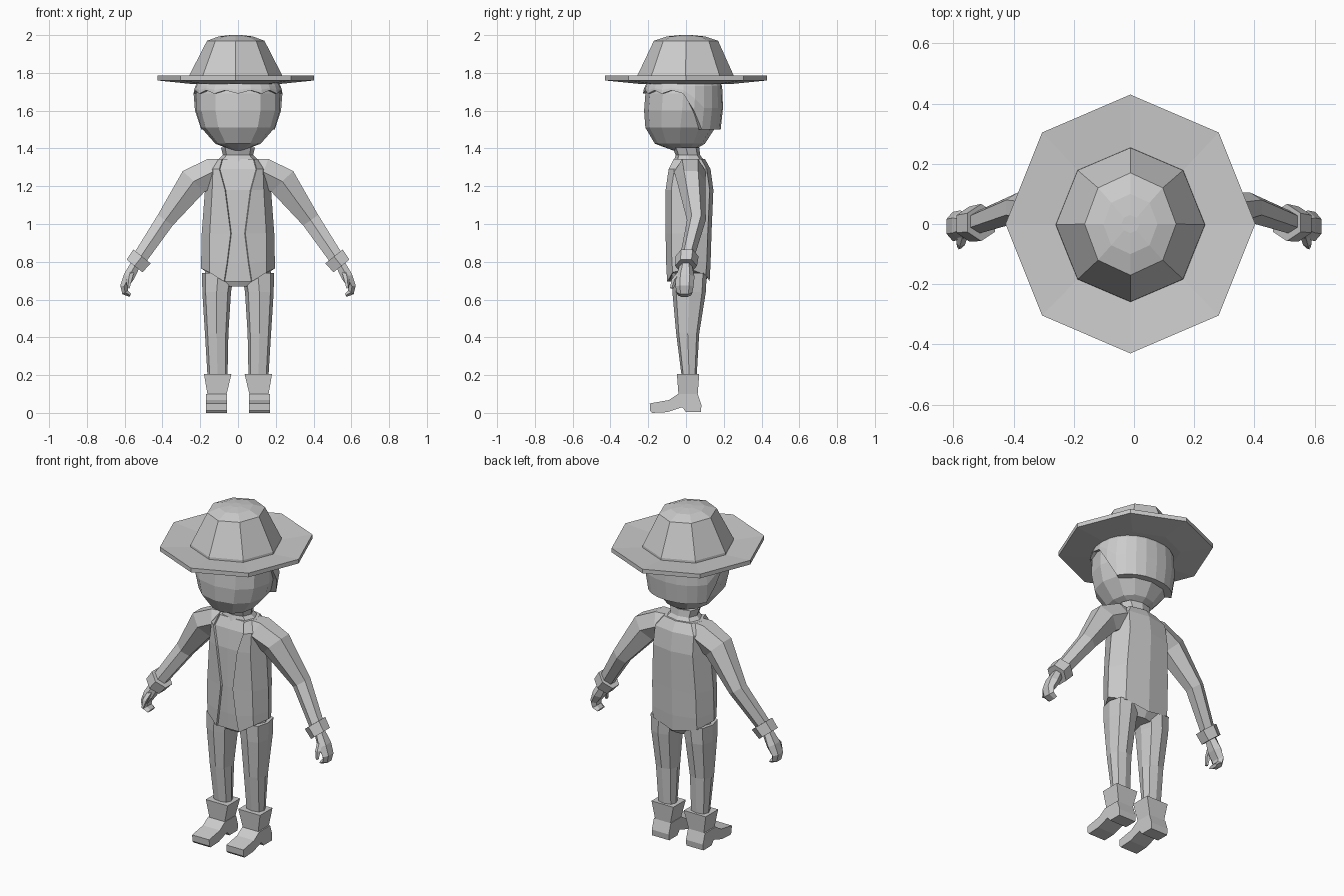
import bpy, bmesh, math
from mathutils import Vector

grey = bpy.data.materials.new("light_grey")
grey.diffuse_color = (0.6, 0.6, 0.6, 1)


def loft(name, rings, mirror=False):
    """Skin a closed solid over rings that share one point count."""
    bm = bmesh.new()
    rows = [[bm.verts.new(p) for p in r] for r in rings]
    n = len(rows[0])
    for a, b in zip(rows, rows[1:]):
        for i in range(n):
            j = (i + 1) % n
            bm.faces.new((a[i], a[j], b[j], b[i]))
    bm.faces.new(rows[0][::-1])
    bm.faces.new(rows[-1])
    if mirror:
        dup = bmesh.ops.duplicate(bm, geom=bm.verts[:] + bm.edges[:] + bm.faces[:])["geom"]
        for v in dup:
            if isinstance(v, bmesh.types.BMVert):
                v.co.x = -v.co.x
    bmesh.ops.recalc_face_normals(bm, faces=bm.faces[:])
    mesh = bpy.data.meshes.new(name)
    bm.to_mesh(mesh)
    bm.free()
    mesh.materials.append(grey)
    ob = bpy.data.objects.new(name, mesh)
    bpy.context.collection.objects.link(ob)
    return ob


def oval(x, z, rx, yf, yb, n=8, power=1.0, off=0.0):
    """Flat ring between yf and yb; power below 1 makes it boxier."""
    cy, ry = (yf + yb) / 2, (yb - yf) / 2
    pts = []
    for i in range(n):
        a = 2 * math.pi * (i + off) / n
        c, s = math.cos(a), math.sin(a)
        pts.append((x + rx * math.copysign(abs(c) ** power, c),
                    cy + ry * math.copysign(abs(s) ** power, s), z))
    return pts


def limb(name, path, n=6, off=0.5):
    """Mirrored tube; path rows are x, y, z, radius in the xz plane, radius in y."""
    rings = []
    for i, (x, y, z, r, ry) in enumerate(path):
        a, b = path[max(i - 1, 0)], path[min(i + 1, len(path) - 1)]
        side = Vector((b[2] - a[2], 0, a[0] - b[0])).normalized()
        rings.append([Vector((x, y, z)) + side * r * math.cos(t) + Vector((0, ry * math.sin(t), 0))
                      for t in (2 * math.pi * (k + off) / n for k in range(n))])
    return loft(name, rings, True)


# Hat: upturned octagonal brim and tapered crown
HX = -0.012
loft("hat_brim", [oval(HX, 1.742, 0.24, -0.25, 0.25), oval(HX, 1.76, 0.415, -0.43, 0.43),
                  oval(HX, 1.785, 0.415, -0.43, 0.43), oval(HX, 1.772, 0.25, -0.26, 0.255)])
loft("hat_crown", [oval(HX, 1.75, 0.25, -0.26, 0.255), oval(HX, 1.785, 0.247, -0.258, 0.253),
                   oval(HX, 1.97, 0.152, -0.17, 0.17), oval(HX, 1.993, 0.09, -0.10, 0.10),
                   oval(HX, 2.0, 0.03, -0.03, 0.03)])

# Head
HEAD = [(1.39, 0.03, -0.07, 0.04), (1.425, 0.12, -0.165, 0.10), (1.51, 0.195, -0.215, 0.155),
        (1.60, 0.222, -0.222, 0.18), (1.69, 0.222, -0.215, 0.185), (1.78, 0.20, -0.19, 0.17)]
loft("head", [oval(0, z, rx, f, b, 12, 0.9) for z, rx, f, b in HEAD])


def head_point(a, z, grow):
    for lo, hi in zip(HEAD, HEAD[1:]):
        if z <= hi[0]:
            break
    t = (z - lo[0]) / (hi[0] - lo[0])
    rx, f, b = (lo[k] + (hi[k] - lo[k]) * t for k in (1, 2, 3))
    c, s = math.cos(a), math.sin(a)
    return ((rx + grow) * math.copysign(abs(c) ** 0.9, c),
            (f + b) / 2 + ((b - f) / 2 + grow) * math.copysign(abs(s) ** 0.9, s), z)


# Hair: jagged fringe at the front, long at the back
N = 24
ang = [2 * math.pi * i / N for i in range(N)]
low = [1.50 if math.sin(a) > 0.4 else (1.60 if math.sin(a) > 0.2 else 1.69 + 0.018 * (i % 2))
       for i, a in enumerate(ang)]
flare = [0.035 if math.sin(a) > 0.4 else 0.013 for a in ang]
loft("hair", [[head_point(a, z, -0.02) for a, z in zip(ang, low)],
              [head_point(a, z, f) for a, z, f in zip(ang, low, flare)],
              [head_point(a, (z + 1.73) / 2, 0.015) for a, z in zip(ang, low)],
              [head_point(a, 1.73, 0.013) for a in ang],
              [head_point(a, 1.77, 0.0) for a in ang]])

# Neck and standing collar
loft("neck", [oval(0, 1.31, 0.07, -0.05, 0.07), oval(0, 1.43, 0.06, -0.05, 0.06)])
loft("collar", [oval(0, 1.33, 0.115, -0.065, 0.10, 8, 0.8), oval(0, 1.365, 0.08, -0.055, 0.075, 8, 0.8),
                oval(0, 1.405, 0.09, -0.07, 0.07, 8, 0.8)])


# Jacket: open front with a recessed shirt panel
def jacket_ring(z, w, f, b, gap, side_lift=0.0):
    mid = (f + b) / 2
    half = [(0, f + 0.008, z), (gap, f + 0.010, z), (gap + 0.004, f, z), (0.78 * w, f + 0.03, z + 0.7 * side_lift),
            (w, mid, z + side_lift), (0.75 * w, b - 0.02, z + 0.5 * side_lift), (0, b, z)]
    return half + [(-x, y, h) for x, y, h in half[-2:0:-1]]


loft("jacket", [jacket_ring(0.695, 0.195, -0.10, 0.125, 0.07, 0.07),
                jacket_ring(0.79, 0.195, -0.105, 0.13, 0.055, 0.02),
                jacket_ring(0.95, 0.192, -0.108, 0.135, 0.035),
                jacket_ring(1.18, 0.175, -0.108, 0.145, 0.065),
                jacket_ring(1.29, 0.17, -0.092, 0.13, 0.095),
                jacket_ring(1.345, 0.12, -0.065, 0.10, 0.08)])

# Sleeves, cuffs and hands
limb("sleeve", [(0.07, 0.02, 1.285, 0.07, 0.07), (0.135, 0.022, 1.275, 0.085, 0.085),
                (0.235, 0.027, 1.225, 0.092, 0.075), (0.385, 0.055, 1.02, 0.056, 0.05),
                (0.52, 0.005, 0.82, 0.045, 0.038)])
limb("cuff", [(0.508, 0.005, 0.828, 0.068, 0.062), (0.548, 0.0, 0.778, 0.062, 0.058)], 6)
limb("hand", [(0.54, 0, 0.79, 0.03, 0.03), (0.578, -0.005, 0.72, 0.034, 0.05),
              (0.603, -0.008, 0.67, 0.024, 0.048), (0.598, -0.008, 0.638, 0.02, 0.042),
              (0.57, -0.008, 0.622, 0.01, 0.035)])
limb("thumb", [(0.565, -0.025, 0.745, 0.018, 0.02), (0.575, -0.06, 0.705, 0.016, 0.018),
               (0.58, -0.075, 0.66, 0.008, 0.01)], 5)

# Trousers: hips and legs
loft("hips", [oval(0, 0.67, 0.10, -0.06, 0.09, 8, 0.7), oval(0, 0.72, 0.175, -0.085, 0.115, 8, 0.7),
              oval(0, 0.80, 0.17, -0.08, 0.11, 8, 0.7)])
loft("leg", [oval(0.108, 0.17, 0.052, -0.02, 0.055, 8, 0.75), oval(0.113, 0.42, 0.062, -0.052, 0.07, 8, 0.75),
             oval(0.113, 0.64, 0.076, -0.072, 0.105, 8, 0.75), oval(0.105, 0.74, 0.085, -0.075, 0.11, 8, 0.7)], True)


# Boots: flared shaft, then a foot profile with heel and arch
def box_ring(z, x0, x1, y0, y1):
    return [(x0, y0, z), (x1, y0, z), (x1, y1, z), (x0, y1, z)]


loft("boot_shaft", [box_ring(0.06, 0.06, 0.165, -0.045, 0.065), box_ring(0.10, 0.06, 0.162, -0.04, 0.062),
                    box_ring(0.205, 0.035, 0.18, -0.048, 0.07)], True)
foot = [(-0.19, 0.012), (-0.18, 0.0), (-0.10, 0.004), (-0.02, 0.03), (0.0, 0.004), (0.078, 0.004),
        (0.082, 0.04), (0.062, 0.10), (-0.042, 0.10), (-0.09, 0.068), (-0.192, 0.05)]
loft("boot_foot", [[(x, y, z) for y, z in foot] for x in (0.057, 0.17)], True)
